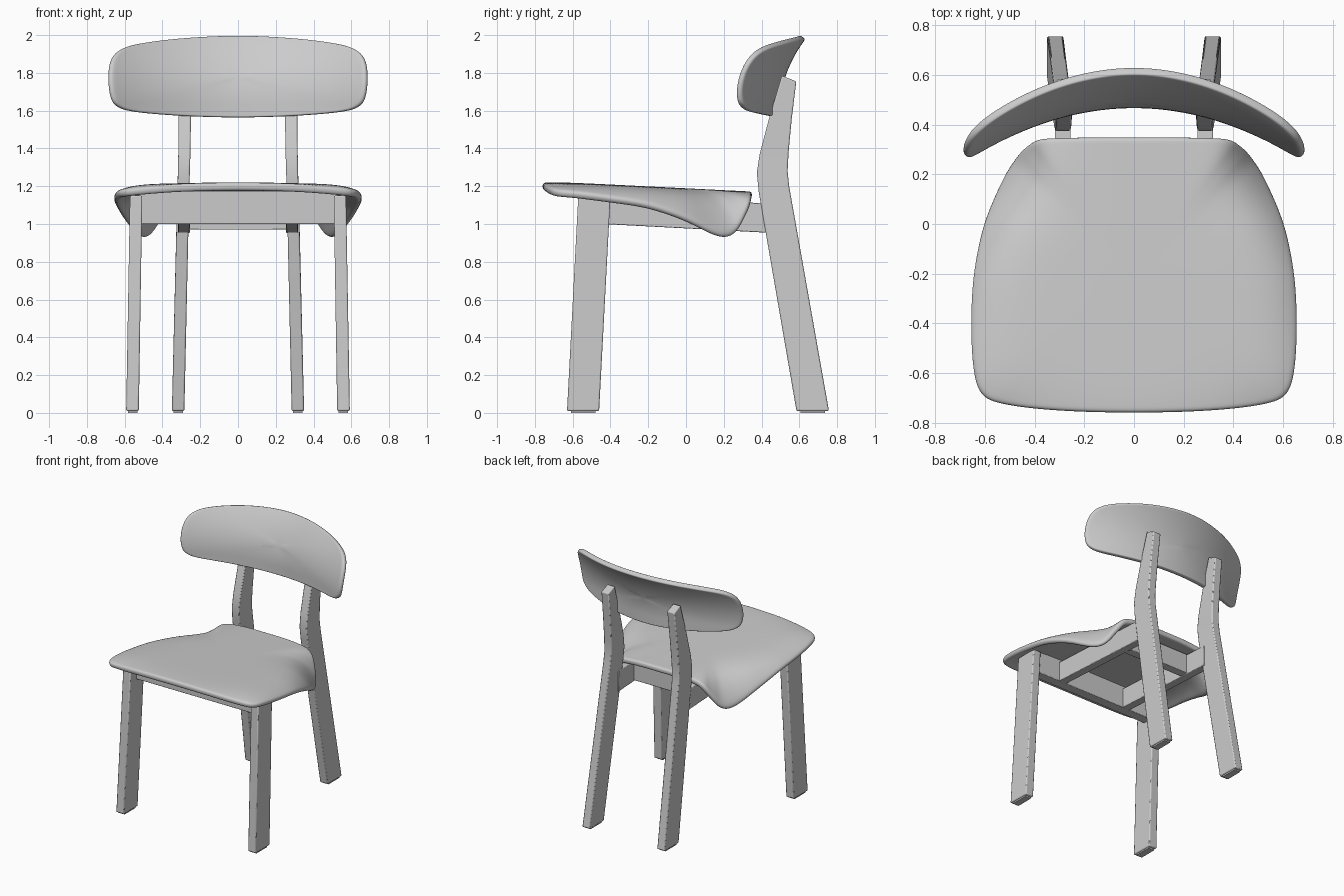
import bpy, bmesh
from mathutils import Vector

if "Cube" in bpy.data.objects:
    bpy.data.objects.remove(bpy.data.objects["Cube"])


def make(name, verts, faces):
    bm = bmesh.new()
    vs = [bm.verts.new(v) for v in verts]
    for f in faces:
        bm.faces.new([vs[i] for i in f])
    me = bpy.data.meshes.new(name)
    bm.to_mesh(me)
    bm.free()
    ob = bpy.data.objects.new(name, me)
    bpy.context.collection.objects.link(ob)
    return ob


def catmull(pts, steps):
    """Closed smooth curve through the points."""
    n, out = len(pts), []
    for i in range(n):
        a, b, c, d = (Vector(pts[(i + k) % n]) for k in (-1, 0, 1, 2))
        for s in range(steps):
            t = s / steps
            out.append(0.5 * (2 * b + (c - a) * t + (2 * a - 5 * b + 4 * c - d) * t ** 2
                              + (3 * b - a - 3 * c + d) * t ** 3))
    return out


def shell(name, half, centre, place, thickness):
    """Moulded sheet: concentric rings of a mirrored outline, given thickness."""
    full = half + [(-p[0], p[1], p[2]) for p in half[-2:0:-1]]
    outline = catmull(full, 3)
    n = len(outline)
    rings = (0.2, 0.4, 0.58, 0.72, 0.82, 0.9, 0.96, 1.006)
    verts = [place(*centre, 0, 0)]
    for r in rings:
        for p in outline:
            verts.append(place(centre[0] + r * (p.x - centre[0]),
                               centre[1] + r * (p.y - centre[1]), r, p.z))
    faces = [(0, 1 + i, 1 + (i + 1) % n) for i in range(n)]
    for k in range(len(rings) - 1):
        a, b = 1 + k * n, 1 + (k + 1) * n
        faces += [(a + i, b + i, b + (i + 1) % n, a + (i + 1) % n) for i in range(n)]
    ob = make(name, verts, faces)
    sol = ob.modifiers.new("thickness", 'SOLIDIFY')
    sol.thickness, sol.offset = thickness, -1
    sub = ob.modifiers.new("smooth", 'SUBSURF')
    sub.levels = sub.render_levels = 2
    for p in ob.data.polygons:
        p.use_smooth = True
    return ob


def beam(name, sections, mirror=True, bevel=0.007):
    """Loft of four-sided sections: (x0, x1, (ya, za), (yb, zb))."""
    verts = []
    for x0, x1, (ya, za), (yb, zb) in sections:
        verts += [(x0, ya, za), (x1, ya, za), (x1, yb, zb), (x0, yb, zb)]
    m = len(verts)
    faces = [(0, 1, 2, 3), (m - 4, m - 3, m - 2, m - 1)]
    for k in range(0, m - 4, 4):
        faces += [(k + i, k + (i + 1) % 4, k + 4 + (i + 1) % 4, k + 4 + i) for i in range(4)]
    ob = make(name, verts, faces)
    bm = bmesh.new()
    bm.from_mesh(ob.data)
    bmesh.ops.recalc_face_normals(bm, faces=bm.faces)
    bm.to_mesh(ob.data)
    bm.free()
    bpy.ops.object.select_all(action='DESELECT')
    ob.select_set(True)
    bpy.context.view_layer.objects.active = ob
    bpy.ops.object.shade_smooth_by_angle(angle=0.4)
    if bevel:
        bev = ob.modifiers.new("bevel", 'BEVEL')
        bev.width, bev.segments, bev.limit_method = bevel, 2, 'ANGLE'
    if mirror:
        ob.modifiers.new("mirror", 'MIRROR')
    return ob


# Seat: outline (x, y, drop of the edge), sides folding down towards the rear
seat_half = [(0, -.758, .008), (.3, -.751, .015), (.52, -.727, .032), (.615, -.685, .042),
             (.65, -.58, .048), (.66, -.4, .065), (.65, -.2, .09), (.61, 0, .15),
             (.54, .17, .225), (.49, .255, .215), (.44, .31, .12), (.37, .342, .03),
             (.2, .347, .003), (0, .347, 0)]
shell("seat", seat_half, (0, -.2),
      lambda x, y, r, d: (x, y, 1.189 - .05 * y - d * r ** 7), .042)

# Backrest: outline (x, z), bent around the sitter and curling back at the top
back_half = [(0, 1.565, 0), (.3, 1.574, 0), (.54, 1.595, 0), (.63, 1.625, 0), (.662, 1.68, 0),
             (.672, 1.78, 0), (.662, 1.87, 0), (.62, 1.925, 0), (.52, 1.958, 0),
             (.3, 1.986, 0), (0, 2.0, 0)]


def place_back(x, z, r, d):
    curl = 1.9 * max(0, z - 1.64) ** 1.0 * max(0, z - 1.64) / 1.8
    return (x, .468 + curl - .47 * x * x, z)


shell("backrest", back_half, (0, 1.78), place_back, .036)

# Legs
beam("front_leg", [(.525, .592, (-.63, .01), (-.46, .01)),
                   (.507, .572, (-.57, 1.15), (-.40, 1.15))])
beam("back_leg", [(.284, .35, (.585, .01), (.757, .01)),
                  (.258, .321, (.385, 1.17), (.546, 1.2)),
                  (.255, .318, (.375, 1.27), (.538, 1.28)),
                  (.252, .316, (.39, 1.37), (.543, 1.38)),
                  (.249, .314, (.44, 1.56), (.56, 1.56)),
                  (.247, .31, (.507, 1.785), (.584, 1.755))])

# Foot glides
for name, x, y in (("front_glide", .558, -.545), ("back_glide", .317, .671)):
    beam(name, [(x - .025, x + .025, (y - .065, z), (y + .065, z)) for z in (0, .02)], bevel=0)

# Frame under the seat
beam("side_rail", [(.255, .318, (-.44, 1.0), (-.44, 1.15)),
                   (.255, .318, (.45, .953), (.45, 1.108))], bevel=.004)
beam("front_rail", [(-.53, .53, (-.5, z), (-.425, z)) for z in (1.0, 1.175)],
     mirror=False, bevel=.004)
beam("rear_rail", [(-.27, .27, (.2, z), (.265, z)) for z in (.97, 1.12)],
     mirror=False, bevel=.004)
